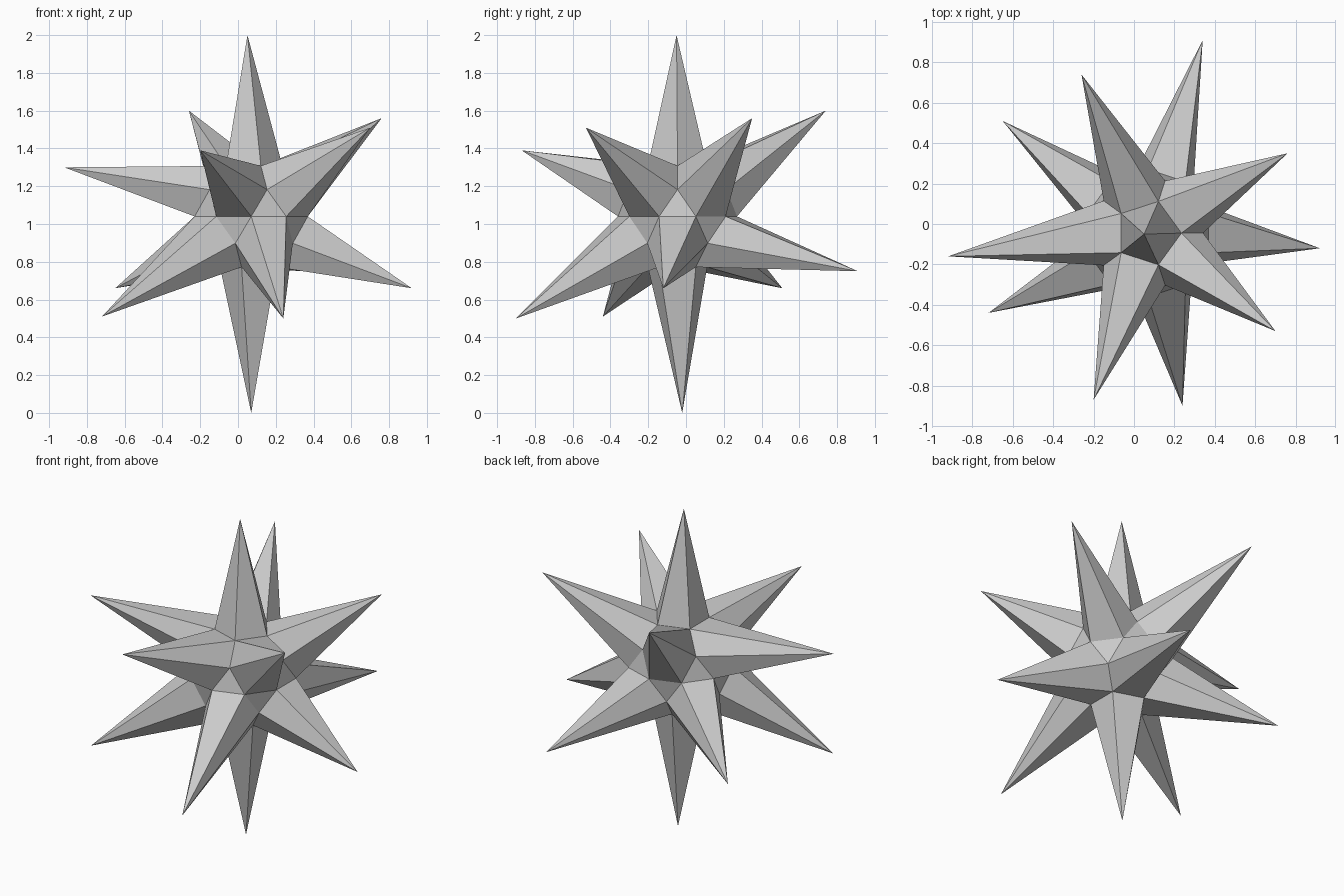
import bpy
import bmesh
from math import cos, sin, radians
from mathutils import Vector

cube = bpy.data.objects.get("Cube")
if cube:
    bpy.data.objects.remove(cube, do_unlink=True)

CENTRE = Vector((0.07, -0.045, 1.04))

# Spike tips, listed counter-clockwise from above
TOP_TIP = (0.05, -0.05, 2.0)
BOTTOM_TIP = (0.07, -0.02, 0.0)
UPPER_TIPS = [(0.76, 0.35, 1.56), (-0.26, 0.74, 1.60), (-0.92, -0.16, 1.30),
              (-0.20, -0.87, 1.39), (0.70, -0.53, 1.51)]
LOWER_TIPS = [(0.92, -0.12, 0.66), (0.34, 0.91, 0.75), (-0.65, 0.51, 0.66),
              (-0.72, -0.44, 0.51), (0.24, -0.90, 0.50)]

bm = bmesh.new()


def ring(count, radius, height, start):
    """Regular ring of core vertices around the vertical axis."""
    verts = []
    for i in range(count):
        a = radians(start + 360 * i / count)
        offset = Vector((radius * cos(a), radius * sin(a), height))
        verts.append(bm.verts.new(CENTRE + offset))
    return verts


def spike(base, tip):
    """Pyramid over a loop of core vertices."""
    point = bm.verts.new(tip)
    for i, v in enumerate(base):
        bm.faces.new((v, base[(i + 1) % len(base)], point))


def half(cap, shoulder, tips, pole_tip, shift):
    """Pole spike, five side spikes and the five triangles between them."""
    spike(cap, pole_tip)
    for i, tip in enumerate(tips):
        j = (i + 1) % 5
        e = 2 * i + shift
        near, far, after = (equator[(e + n) % 10] for n in range(3))
        spike([cap[i], shoulder[i], near, far, shoulder[j], cap[j]], tip)
        bm.faces.new((far, after, shoulder[j]))


# Core rings; the lower half is the upper half turned by a tenth of a circle
equator = ring(10, 0.315, 0, 18)
half(ring(5, 0.165, 0.268, 0), ring(5, 0.272, 0.142, 0),
     UPPER_TIPS, TOP_TIP, 0)
half(ring(5, 0.165, -0.268, -36), ring(5, 0.272, -0.142, -36),
     LOWER_TIPS, BOTTOM_TIP, -1)

bmesh.ops.recalc_face_normals(bm, faces=bm.faces)

# Spiked star object with flat faces
mesh = bpy.data.meshes.new("spiked_star")
bm.to_mesh(mesh)
bm.free()
star = bpy.data.objects.new("spiked_star", mesh)
bpy.context.collection.objects.link(star)

# Plain grey material
grey = bpy.data.materials.new("light_grey")
grey.use_nodes = True
colour = (0.6, 0.6, 0.6, 1)
grey.diffuse_color = colour
grey.node_tree.nodes["Principled BSDF"].inputs["Base Color"].default_value = colour
mesh.materials.append(grey)
